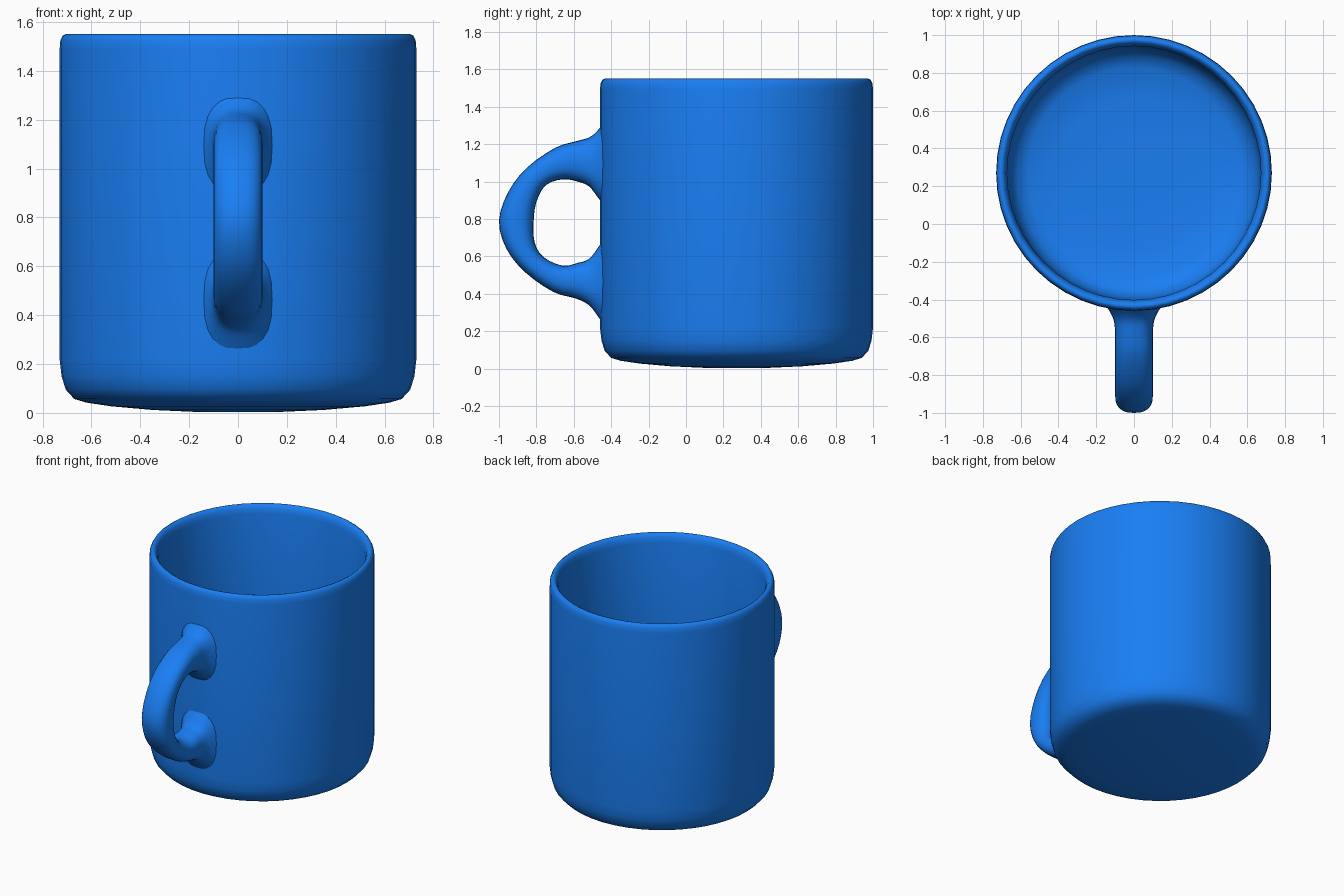
import bpy, bmesh, math
from mathutils import Vector

if "Cube" in bpy.data.objects:
    bpy.data.objects.remove(bpy.data.objects["Cube"])

blue = bpy.data.materials.new("blue_glaze")
blue.diffuse_color = (0.01, 0.21, 0.9, 1)
blue.use_nodes = True
blue.node_tree.nodes["Principled BSDF"].inputs["Base Color"].default_value = blue.diffuse_color


def finish(bm, name, angle):
    bmesh.ops.remove_doubles(bm, verts=bm.verts, dist=1e-5)
    bmesh.ops.recalc_face_normals(bm, faces=bm.faces)
    mesh = bpy.data.meshes.new(name)
    bm.to_mesh(mesh)
    bm.free()
    mesh.materials.append(blue)
    ob = bpy.data.objects.new(name, mesh)
    bpy.context.collection.objects.link(ob)
    bpy.ops.object.select_all(action='DESELECT')
    ob.select_set(True)
    bpy.context.view_layer.objects.active = ob
    bpy.ops.object.shade_smooth_by_angle(angle=math.radians(angle))
    return ob


def loft(rings):
    bm = bmesh.new()
    loops = [[bm.verts.new(p) for p in ring] for ring in rings]
    n = len(loops[0])
    for a, b in zip(loops, loops[1:]):
        for i in range(n):
            j = (i + 1) % n
            bm.faces.new((a[i], a[j], b[j], b[i]))
    return bm, loops


# Cup body: outer wall, rounded rim, inner wall and floor in one revolved profile
CY, SEG = 0.27, 48
profile = [(0.15, 0.003), (0.35, 0.012), (0.52, 0.027), (0.62, 0.042), (0.67, 0.057),
           (0.705, 0.095), (0.722, 0.15), (0.73, 0.22), (0.73, 0.8), (0.73, 1.49),
           (0.727, 1.525), (0.718, 1.543), (0.706, 1.55), (0.692, 1.544),
           (0.68, 1.525), (0.672, 1.49), (0.67, 0.8), (0.668, 0.26), (0.655, 0.19),
           (0.62, 0.135), (0.56, 0.108), (0.4, 0.09), (0.2, 0.083)]
rings = [[(r * math.cos(2 * math.pi * i / SEG), CY + r * math.sin(2 * math.pi * i / SEG), z)
          for i in range(SEG)] for r, z in profile]
bm, loops = loft(rings)
bm.faces.new(loops[0])
bm.faces.new(loops[-1])
finish(bm, "cup_body", 60)

# Handle: stations of outer (y, z), inner (y, z) and half width, flared into the wall
stations = [
    (-0.43, 1.33, -0.43, 0.86, 0.150), (-0.475, 1.27, -0.475, 0.92, 0.122),
    (-0.52, 1.235, -0.52, 0.975, 0.105), (-0.59, 1.215, -0.58, 1.00, 0.10),
    (-0.70, 1.18, -0.66, 1.012, 0.10), (-0.85, 1.075, -0.75, 0.98, 0.10),
    (-0.95, 0.945, -0.80, 0.89, 0.10), (-1.0, 0.79, -0.815, 0.78, 0.10),
    (-0.96, 0.64, -0.808, 0.67, 0.10), (-0.86, 0.515, -0.76, 0.595, 0.10),
    (-0.71, 0.41, -0.66, 0.55, 0.10), (-0.59, 0.375, -0.58, 0.565, 0.10),
    (-0.52, 0.34, -0.52, 0.585, 0.105), (-0.475, 0.285, -0.475, 0.64, 0.122),
    (-0.43, 0.22, -0.43, 0.71, 0.150)]


def spline(rows, steps):
    out = []
    for k in range(len(rows) - 1):
        p0, p1 = rows[max(k - 1, 0)], rows[k]
        p2, p3 = rows[k + 1], rows[min(k + 2, len(rows) - 1)]
        for s in range(steps):
            t = s / steps
            out.append([0.5 * (2 * b + (c - a) * t + (2 * a - 5 * b + 4 * c - d) * t * t
                               + (3 * b - a - 3 * c + d) * t ** 3)
                        for a, b, c, d in zip(p0, p1, p2, p3)])
    return out + [list(rows[-1])]


def section(oy, oz, iy, iz, w, n=24):
    outer, inner = Vector((0, oy, oz)), Vector((0, iy, iz))
    mid, half = (outer + inner) / 2, (outer - inner) / 2
    pts = []
    for i in range(n):
        a = 2 * math.pi * i / n
        c, s = math.cos(a), math.sin(a)
        u = math.copysign(abs(c) ** 0.8, c)
        v = math.copysign(abs(s) ** 0.8, s)
        pts.append(mid + half * u + Vector((w * v, 0, 0)))
    return pts


bm, loops = loft([section(*row) for row in spline(stations, 3)])
bm.faces.new(loops[0])
bm.faces.new(loops[-1])
finish(bm, "handle", 60)
